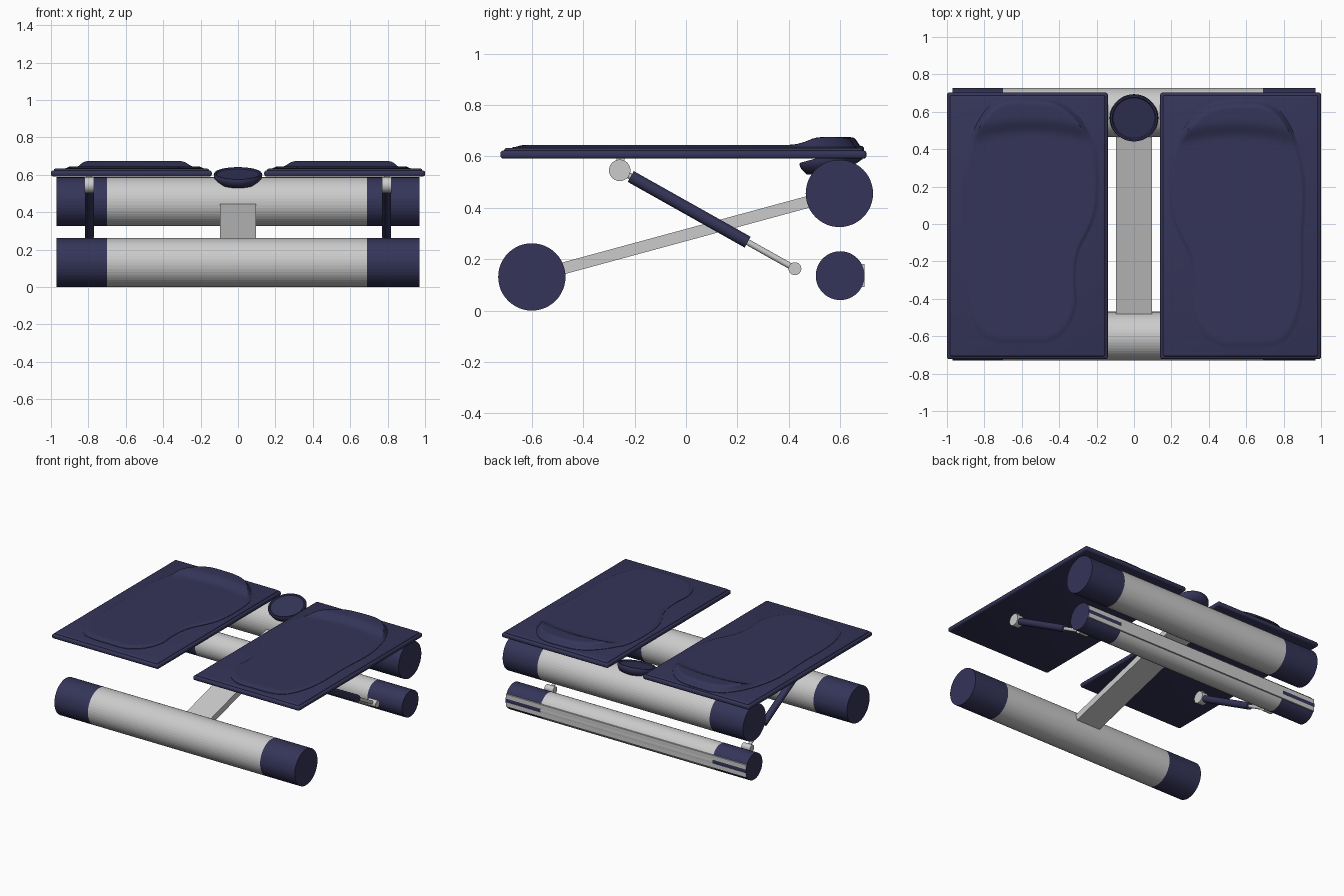
import bpy, bmesh, math
from mathutils import Vector, Matrix

if "Cube" in bpy.data.objects:
    bpy.data.objects.remove(bpy.data.objects["Cube"])

navy = bpy.data.materials.new("navy")
navy.diffuse_color = (0.035, 0.035, 0.1, 1)
navy.use_nodes = True
navy.node_tree.nodes["Principled BSDF"].inputs["Base Color"].default_value = navy.diffuse_color


def finish(name, bm, mat=None, smooth=None):
    bmesh.ops.recalc_face_normals(bm, faces=bm.faces)
    me = bpy.data.meshes.new(name)
    bm.to_mesh(me)
    bm.free()
    ob = bpy.data.objects.new(name, me)
    bpy.context.collection.objects.link(ob)
    if mat:
        me.materials.append(mat)
    if smooth:
        bpy.ops.object.select_all(action='DESELECT')
        ob.select_set(True)
        bpy.context.view_layer.objects.active = ob
        bpy.ops.object.shade_smooth_by_angle(angle=math.radians(smooth))
    return ob


def rod(name, a, b, r, mat=None, sides=48, smooth=None):
    a, b = Vector(a), Vector(b)
    d = b - a
    m = Matrix.Translation((a + b) / 2) @ d.to_track_quat('Z', 'Y').to_matrix().to_4x4()
    bm = bmesh.new()
    bmesh.ops.create_cone(bm, cap_ends=True, segments=sides, radius1=r, radius2=r,
                          depth=d.length, matrix=m)
    return finish(name, bm, mat, smooth)


def box(name, loc, size, mat=None, tilt=0, bevel=0):
    bm = bmesh.new()
    m = Matrix.Translation(loc) @ Matrix.Rotation(tilt, 4, 'X') @ Matrix.Diagonal((*size, 1))
    bmesh.ops.create_cube(bm, size=1, matrix=m)
    if bevel:
        bmesh.ops.bevel(bm, geom=bm.edges[:], offset=bevel, segments=3, profile=0.5,
                        affect='EDGES')
    return finish(name, bm, mat, 35 if bevel else None)


def step(t):
    t = max(0.0, min(1.0, t))
    return t * t * (3 - 2 * t)


# Cross tubes with navy end sleeves
for name, y, z, r in (("front_tube", -0.6, 0.131, 0.131),
                      ("upper_rear_tube", 0.597, 0.456, 0.131),
                      ("lower_rear_tube", 0.6, 0.136, 0.095)):
    rod(name, (-0.7, y, z), (0.69, y, z), r)
    rod(name + "_left_sleeve", (-0.97, y, z), (-0.7, y, z), r, navy)
    rod(name + "_right_sleeve", (0.69, y, z), (0.97, y, z), r, navy)

# Flat strip on the back of the lower tube
box("rear_strip", (0, 0.672, 0.136), (1.938, 0.044, 0.09))

# Sloping centre beam
slope = math.atan2(0.325, 1.197)
box("centre_beam", (0, 0, 0.294), (0.195, 1.1, 0.046), tilt=slope)

# Round display: lathed profile, tilted forward
profile = [(0, -0.06), (0.085, -0.06), (0.112, -0.05), (0.127, -0.025), (0.13, -0.008),
           (0.126, 0), (0.117, 0), (0.112, -0.006), (0, -0.006)]
bm = bmesh.new()
vs = [bm.verts.new((r, 0, z)) for r, z in profile]
es = [bm.edges.new(p) for p in zip(vs, vs[1:])]
bmesh.ops.spin(bm, geom=vs + es, cent=(0, 0, 0), axis=(0, 0, 1), angle=math.tau, steps=48)
bmesh.ops.remove_doubles(bm, verts=bm.verts[:], dist=1e-4)
bm.transform(Matrix.Translation((0, 0.565, 0.608)) @ Matrix.Rotation(slope, 4, 'X'))
finish("display", bm, navy, 40)

# Foot pad outline (right side), rounded by a closed spline
outline = [(0.57, 0.665), (0.70, 0.655), (0.80, 0.58), (0.88, 0.42), (0.92, 0.21), (0.91, -0.08),
           (0.91, -0.35), (0.88, -0.52), (0.82, -0.63), (0.73, -0.668), (0.59, -0.672),
           (0.46, -0.668), (0.36, -0.60), (0.305, -0.47), (0.31, -0.32), (0.29, -0.17),
           (0.195, 0.05), (0.19, 0.35), (0.245, 0.48), (0.33, 0.59), (0.43, 0.65)]
loop = []
n = len(outline)
for i in range(n):
    p0, p1, p2, p3 = (Vector(outline[(i + k) % n]) for k in (-1, 0, 1, 2))
    for j in range(5):
        t = j / 5
        loop.append(0.5 * (2 * p1 + (p2 - p0) * t + (2 * p0 - 5 * p1 + 4 * p2 - p3) * t * t
                           + (3 * p1 - p0 - 3 * p2 + p3) * t ** 3))


def foot_pad(name, side, shift):
    bm = bmesh.new()
    centre = Vector((0.58, 0.0))
    rings = []
    scales = [1, 1, 0.985, 0.97, 0.955, 0.94, 0.92] + [0.9 - 0.03 * i for i in range(30)]
    for k, s in enumerate(scales):
        ring = []
        for p in loop:
            q = centre + (p - centre) * s
            edge = step((1 - s) / 0.07)
            arch = 0.40 + 0.06 * (1 - ((q.x - 0.55) / 0.36) ** 2)
            z = 0.622 if k == 0 else 0.636 + 0.009 * edge
            if k:
                z += 0.03 * step((q.y - arch) / 0.09) * step((1 - s) / 0.05)
            ring.append(bm.verts.new((side * q.x, q.y + shift, z)))
        rings.append(ring)
    m = len(loop)
    for a, b in zip(rings, rings[1:]):
        for i in range(m):
            bm.faces.new((a[i], a[(i + 1) % m], b[(i + 1) % m], b[i]))
    bm.faces.new(rings[0][::-1])
    bm.faces.new(rings[-1])
    finish(name, bm, navy, 40)


# Pedals and hydraulic pistons on both sides
for label, side, shift in (("right", 1, 0), ("left", -1, 0.02)):
    box(label + "_pedal_plate", (side * 0.57, -0.01, 0.607), (0.86, 1.425, 0.032), navy, bevel=0.012)
    box(label + "_pedal_top", (side * 0.57, -0.01, 0.621), (0.83, 1.395, 0.024), navy, bevel=0.009)
    foot_pad(label + "_foot_pad", side, shift)

    x = side * 0.795
    top, low = Vector((x, -0.258, 0.546)), Vector((x, 0.424, 0.163))
    rod(label + "_upper_pivot", top - Vector((0.025, 0, 0)), top + Vector((0.025, 0, 0)), 0.042, sides=24, smooth=40)
    box(label + "_pivot_mount", (x, -0.255, 0.575), (0.03, 0.03, 0.04))
    rod(label + "_piston_rod", top, low, 0.012, sides=16, smooth=40)
    rod(label + "_piston_body", top.lerp(low, 0.063), top.lerp(low, 0.73), 0.024, navy, 24, 40)
    rod(label + "_lower_pivot", low - Vector((0.035, 0, 0)), low + Vector((0.035, 0, 0)), 0.025, sides=24, smooth=40)
